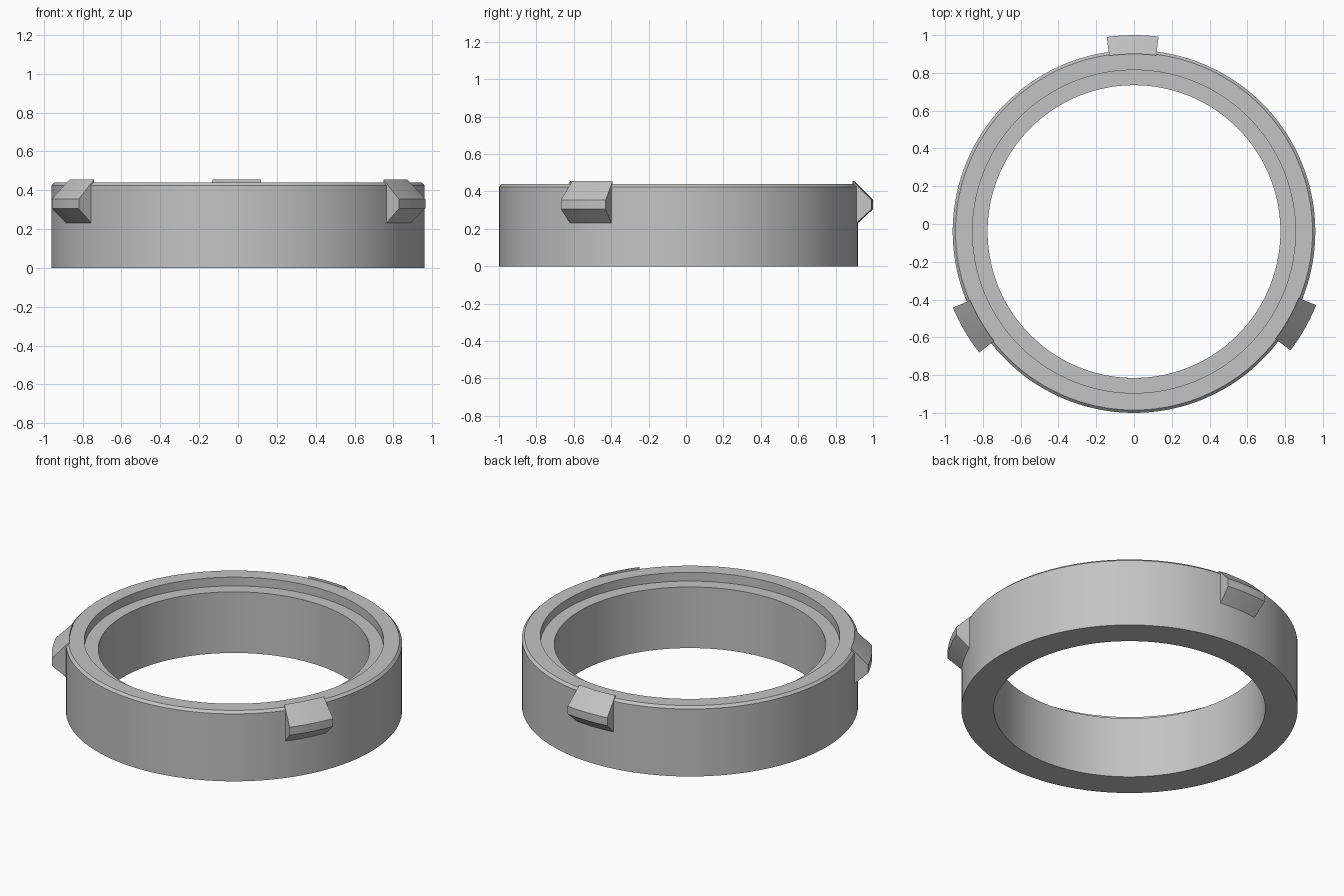
import bpy, bmesh, math

if "Cube" in bpy.data.objects:
    bpy.data.objects.remove(bpy.data.objects["Cube"])

CENTER_Y = -0.04

grey = bpy.data.materials.new("light_grey")
grey.diffuse_color = (0.55, 0.55, 0.55, 1)
grey.use_nodes = True
grey.node_tree.nodes["Principled BSDF"].inputs["Base Color"].default_value = grey.diffuse_color


def sweep(name, profile, start, end, steps):
    """Sweep a closed (radius, z) profile about the ring axis, angles in degrees."""
    full = abs(end - start) >= 360
    bm = bmesh.new()
    sections = []
    for i in range(steps if full else steps + 1):
        a = math.radians(start + (end - start) * i / steps)
        sections.append([bm.verts.new((r * math.cos(a), r * math.sin(a), z))
                         for r, z in profile])
    n = len(profile)
    for i in range(steps):
        s, t = sections[i], sections[(i + 1) % len(sections)]
        for j in range(n):
            k = (j + 1) % n
            bm.faces.new((s[j], t[j], t[k], s[k]))
    if not full:
        bm.faces.new(sections[0])
        bm.faces.new(sections[-1])
    bmesh.ops.recalc_face_normals(bm, faces=bm.faces)
    mesh = bpy.data.meshes.new(name)
    bm.to_mesh(mesh)
    bm.free()
    mesh.materials.append(grey)
    obj = bpy.data.objects.new(name, mesh)
    obj.location.y = CENTER_Y
    bpy.context.collection.objects.link(obj)
    bpy.ops.object.select_all(action='DESELECT')
    obj.select_set(True)
    bpy.context.view_layer.objects.active = obj
    bpy.ops.object.shade_smooth_by_angle(angle=math.radians(30))
    return obj


# Ring body with chamfered outer rim and a recessed inner ledge
sweep("ring_body", [(0.775, 0), (0.96, 0), (0.96, 0.425), (0.945, 0.44),
                    (0.855, 0.44), (0.855, 0.385), (0.775, 0.385)], 0, 360, 144)

# Three wedge-shaped locking tabs, evenly spaced
tab_profile = [(0.94, 0.455), (1.04, 0.355), (1.04, 0.305),
               (0.96, 0.232), (0.94, 0.232)]
for name, turn in (("back_tab", 0), ("left_tab", 120), ("right_tab", -120)):
    sweep(name, tab_profile, 82.8 + turn, 98 + turn, 8)
